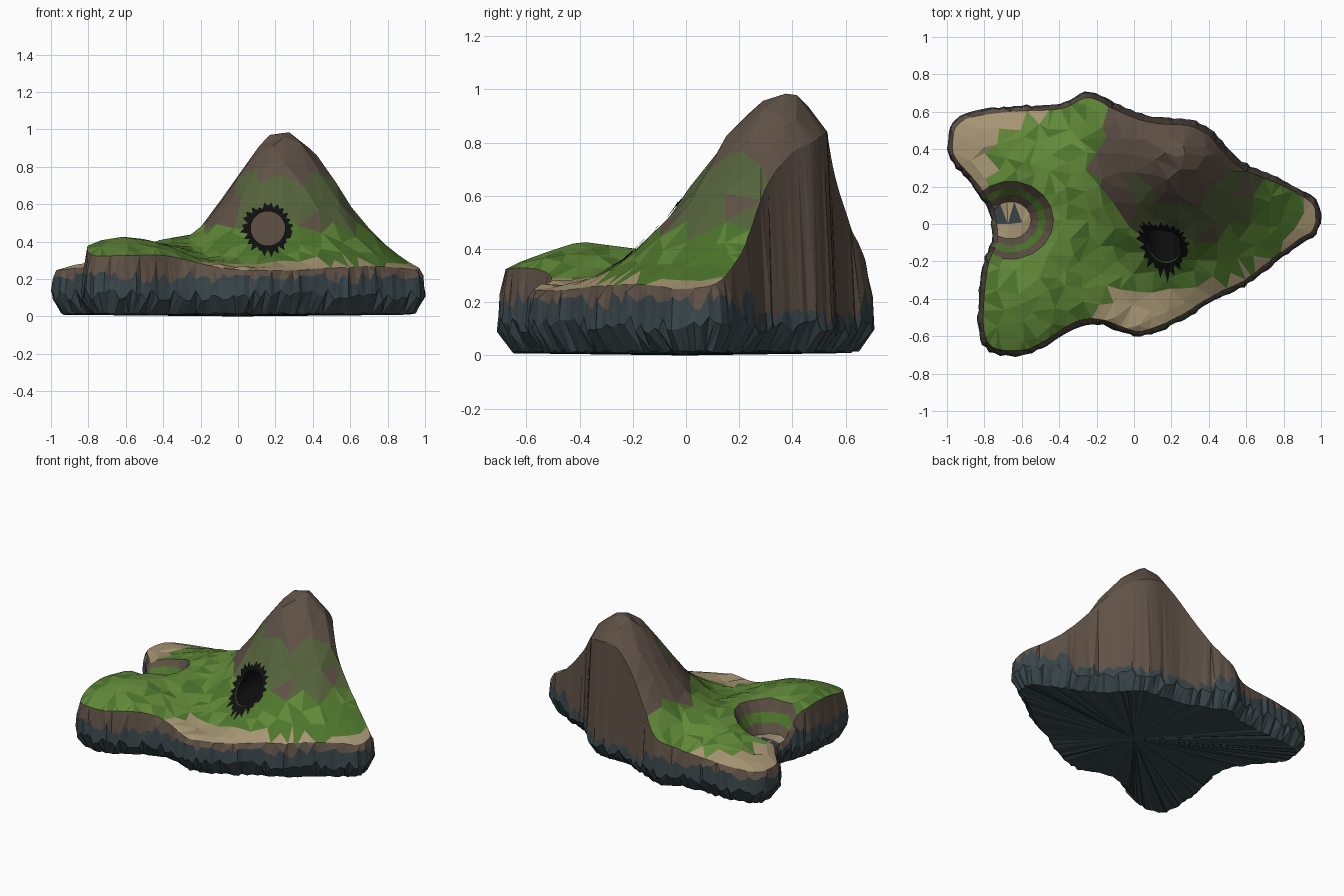
import bpy, bmesh, math, random
from mathutils import Vector, Matrix
from mathutils.bvhtree import BVHTree
from mathutils.geometry import delaunay_2d_cdt

if "Cube" in bpy.data.objects:
    bpy.data.objects.remove(bpy.data.objects["Cube"])

random.seed(4)
COLOURS = {"grass": (.12, .25, .04), "dark_grass": (.075, .18, .025), "olive": (.09, .125, .045),
           "rock": (.115, .083, .062), "slate": (.042, .063, .072), "sand": (.38, .30, .17),
           "cave_black": (.005, .005, .005)}
MATS = []
for name, c in COLOURS.items():
    m = bpy.data.materials.new(name)
    m.diffuse_color = (*c, 1)
    m.use_nodes = True
    m.node_tree.nodes["Principled BSDF"].inputs["Base Color"].default_value = m.diffuse_color
    MATS.append(m)
M = {n: i for i, n in enumerate(COLOURS)}

# Island outline seen from above, anticlockwise from the east tip
OUTLINE = [(1.005, .03), (.97, .14), (.76, .26), (.6, .33), (.5, .42), (.42, .51), (.3, .565), (.15, .575),
           (.03, .6), (-.1, .655), (-.25, .71), (-.4, .65), (-.65, .635), (-.87, .605), (-.97, .55),
           (-1.005, .43), (-.98, .33), (-.85, .18), (-.78, .05), (-.765, -.08), (-.81, -.2), (-.835, -.38),
           (-.835, -.58), (-.77, -.69), (-.6, -.71), (-.48, -.665), (-.3, -.555), (-.18, -.545),
           (0, -.605), (.12, -.585), (.27, -.515), (.45, -.405), (.6, -.335), (.75, -.22), (.9, -.11), (.975, -.06)]
PROFILE = [(0, .985), (.06, .975), (.1, .95), (.18, .87), (.28, .74), (.38, .61), (.48, .49),
           (.58, .395), (.68, .325), (.8, .25), (1, .1), (3, 0)]
PEAK, COVE = (.23, .36), (-.66, .02)


def cone(x, y):
    dx, dy = x - PEAK[0], y - PEAK[1]
    r = math.hypot(dx * (1.15 if dx < 0 else 1), dy * (1.06 if dy < 0 else 1))
    for (a, za), (b, zb) in zip(PROFILE, PROFILE[1:]):
        if r <= b:
            return za + (zb - za) * (r - a) / (b - a)
    return 0


def cove_dist(x, y):
    return math.hypot((x - COVE[0]), (y - COVE[1]) * 1.1)


def bump(x, y, cx, cy, h, wx, wy):
    return h * math.exp(-(x - cx) ** 2 / wx - (y - cy) ** 2 / wy)


def height(x, y):
    ground = (.255 + bump(x, y, -.64, -.39, .162, .14, .12) + bump(x, y, -.36, .12, .11, .09, .12)
              + bump(x, y, -.55, .38, .05, .06, .04) + bump(x, y, -.24, .32, .08, .04, .05))
    k = .025
    h = k * math.log(math.exp(cone(x, y) / k) + math.exp(ground / k))
    t = min(1, max(0, (cove_dist(x, y) - .11) / .12))
    return .2 + (h - .2) * t


def smooth_loop(pts, n):
    """Closed spline through pts, resampled to n even steps."""
    fine, c = [], len(pts)
    for i in range(c):
        p0, p1, p2, p3 = (Vector(pts[(i + j) % c]) for j in (-1, 0, 1, 2))
        for s in range(20):
            t = s / 20
            fine.append(.5 * (2 * p1 + (p2 - p0) * t + (2 * p0 - 5 * p1 + 4 * p2 - p3) * t * t
                              + (3 * p1 - p0 - 3 * p2 + p3) * t ** 3))
    cum = [0]
    for a, b in zip(fine, fine[1:] + fine[:1]):
        cum.append(cum[-1] + (b - a).length)
    out, j = [], 0
    for i in range(n):
        while cum[j + 1] < cum[-1] * i / n:
            j += 1
        out.append(fine[j].copy())
    return out


N = 190
edge = smooth_loop(OUTLINE, N)
normals = []
for i in range(N):
    d = edge[(i + 4) % N] - edge[i - 4]
    normals.append(Vector((d.y, -d.x)).normalized())
rim = [p - n * (.034 + .006 * (height(*p) > .45)) for p, n in zip(edge, normals)]

# Terrain points: jittered grid, cove rings, peak
grid = [Vector((i * .088 + random.uniform(-.03, .03), j * .088 + random.uniform(-.03, .03)))
        for i in range(-11, 12) for j in range(-8, 9)]
pts = rim + [p for p in grid if (cove_dist(*p) > .26 or cove_dist(*p) < .08)
             and min((p - q).length for q in rim) > .03]
for r in (.11, .15, .19, .23):
    for a in range(18):
        t = a * math.tau / 18
        p = Vector((COVE[0] + r * math.cos(t), COVE[1] + r / 1.1 * math.sin(t)))
        if min((p - q).length for q in rim) > .015:
            pts.append(p)
pts.append(Vector(PEAK))
V2, _, F, orig, _, _ = delaunay_2d_cdt(pts, [(i, (i + 1) % N) for i in range(N)], [], 1, 1e-5)

bm = bmesh.new()
made, rim_v = {}, [None] * N


def top_vert(i):
    if i not in made:
        x, y = V2[i]
        ids = [o for o in orig[i] if o < N]
        z = height(x, y)
        if ids:
            z -= .012 + max(0, z - .5) * .07
        else:
            z += random.uniform(-.009, .009)
        made[i] = bm.verts.new((x, y, z))
        for o in ids:
            rim_v[o] = made[i]
    return made[i]


def top_colour(c):
    x, y, z = c
    d = cove_dist(x, y)
    if d < .11:
        return M["slate"] if abs(y - .03) < .04 and x < -.62 else M["sand"]
    if d < .22:
        return M["dark_grass"] if .15 < d < .19 else M["rock"]
    if z > .47 and cone(x, y) > .45:
        front = y < .3 and x > -.02 and z < .74
        return M["olive"] if front and random.random() < .9 else M["rock"]
    if y > .35 and x > -.15 and z > .36:
        return M["rock"]
    if z < .29 or (x < -.82 and y > .3) or (x < -.45 and y > .56):
        return M["sand"]
    return M["grass"] if random.random() < (.7 if x < .1 else .3) else M["dark_grass"]


# Terrain surface
for f in F:
    face = bm.faces.new([top_vert(i) for i in f])
    face.material_index = top_colour(face.calc_center_median())
for i in range(N):
    if rim_v[i] is None:
        rim_v[i] = bm.verts.new((*rim[i], height(*rim[i])))

# Cliff walls: rock above, slate below, pleated by random insets
rings = [rim_v, [], [], []]
for i, (p, n) in enumerate(zip(edge, normals)):
    top = rim_v[i].co.z
    zb = min(top - .03, random.uniform(.1, .18) if top > .45 else random.uniform(.17, .25))
    pleat = random.uniform(0, .012)
    for ring, z, inset in ((1, zb, pleat + random.uniform(.004, .012)),
                           (2, min(zb - .03, random.uniform(.08, .15)), pleat),
                           (3, random.uniform(.008, .02), pleat + random.uniform(.05, .065))):
        q = p - n * inset
        rings[ring].append(bm.verts.new((q.x, q.y, z)))
for k in range(3):
    for i in range(N):
        j = (i + 1) % N
        f = bm.faces.new((rings[k][j], rings[k][i], rings[k + 1][i], rings[k + 1][j]))
        f.material_index = M["rock"] if k == 0 else M["slate"]

# Underside fan
hub = bm.verts.new((0, 0, 0))
for i in range(N):
    bm.faces.new((rings[3][i], hub, rings[3][(i + 1) % N])).material_index = M["slate"]
bmesh.ops.triangulate(bm, faces=bm.faces[:])
bmesh.ops.recalc_face_normals(bm, faces=bm.faces[:])
surface = BVHTree.FromBMesh(bm)


def to_object(name, b):
    me = bpy.data.meshes.new(name)
    b.to_mesh(me)
    b.free()
    for m in MATS:
        me.materials.append(m)
    ob = bpy.data.objects.new(name, me)
    bpy.context.collection.objects.link(ob)
    return ob


island = to_object("island", bm)

# Cave tunnel bored into the mountain front
CX, CZ, R = .16, .47, .092
b = bmesh.new()
bmesh.ops.create_cone(b, cap_ends=True, segments=24, radius1=R, radius2=R, depth=.8,
                      matrix=Matrix.Translation((CX, -.13, CZ)) @ Matrix.Rotation(math.pi / 2, 4, 'X'))
for f in b.faces:
    f.material_index = M["rock"] if len(f.verts) > 4 else M["cave_black"]
cutter = to_object("cave_cutter", b)
cutter.hide_render = True
mod = island.modifiers.new("cave", 'BOOLEAN')
mod.operation, mod.solver, mod.object = 'DIFFERENCE', 'EXACT', cutter
bpy.context.view_layer.objects.active = island
bpy.ops.object.modifier_apply(modifier=mod.name)
bpy.data.objects.remove(cutter)

# Jagged black collar lying on the slope around the cave mouth
b = bmesh.new()
S = 48
loops = [[], [], []]
for i in range(S):
    t = i * math.tau / S
    outer = random.uniform(.122, .155) if i % 2 else random.uniform(.108, .13)
    for loop, r in zip(loops, (R, (R + outer) / 2, outer)):
        x, z = CX + r * math.cos(t), CZ + r * math.sin(t)
        hit = surface.ray_cast(Vector((x, -2, z)), Vector((0, 1, 0)))[0]
        loop.append(b.verts.new((x, (hit.y if hit else -.1) - .008, z)))
for k in range(2):
    for i in range(S):
        j = (i + 1) % S
        b.faces.new((loops[k][i], loops[k][j], loops[k + 1][j], loops[k + 1][i])).material_index = M["cave_black"]
bmesh.ops.recalc_face_normals(b, faces=b.faces[:])
to_object("cave_collar", b)
